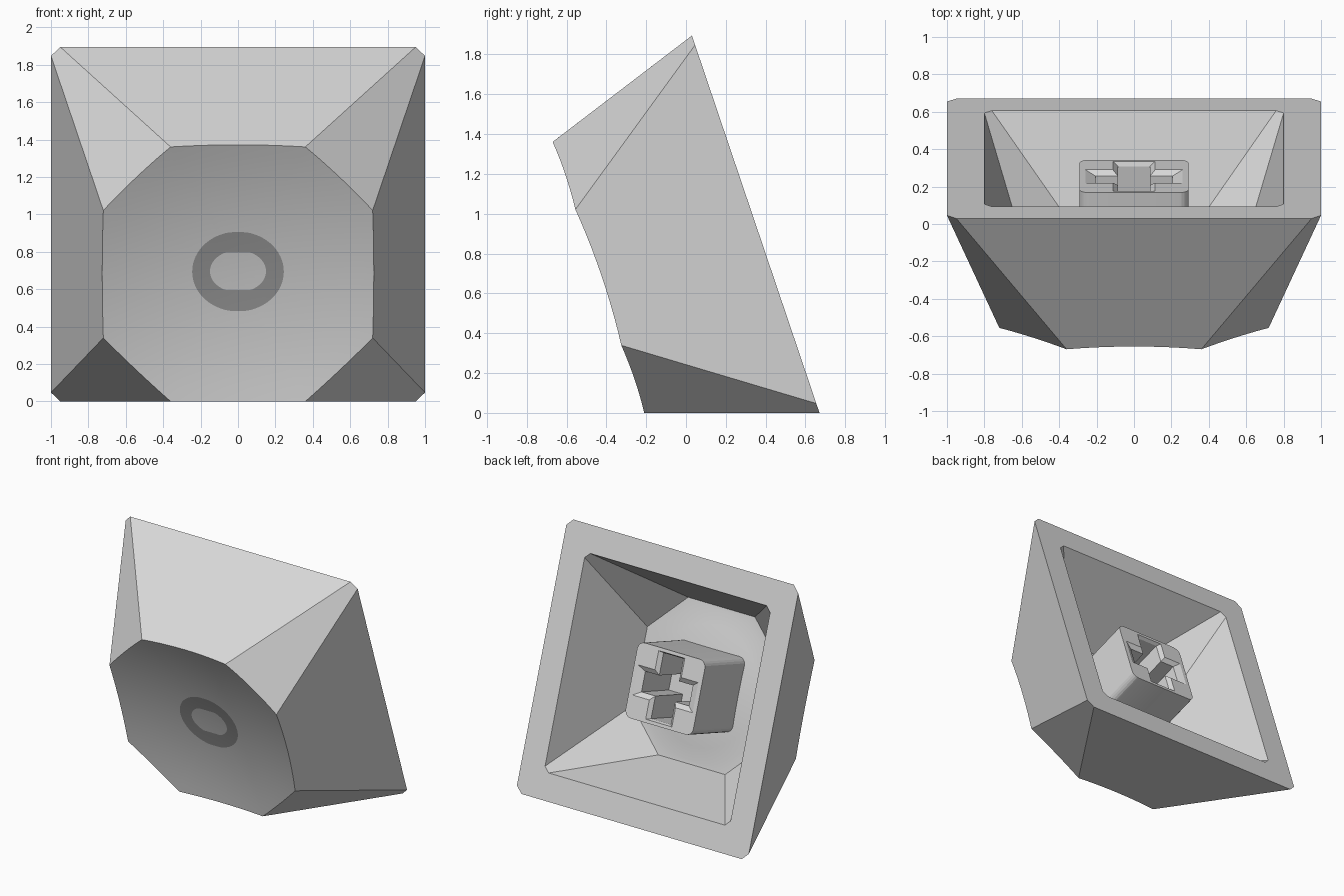
import bpy, bmesh, math
from mathutils import Matrix, Vector

if "Cube" in bpy.data.objects:
    bpy.data.objects.remove(bpy.data.objects["Cube"])

H, R = 0.834, 3.5                       # cap height, radius of the dished top
TOP = [(.72, -.36), (.72, .36), (.36, .718), (-.36, .718),
       (-.72, .36), (-.72, -.36), (-.36, -.718), (.36, -.718)]
BASE = [(1, -.95), (1, .95), (.95, 1), (-.95, 1),
        (-1, .95), (-1, -.95), (-.95, -1), (.95, -1)]
RC = math.hypot(.72, .36)
N = 10                                  # segments per octagon edge
CEIL, BUMP = .638, .55                  # cavity ceiling height, bulge radius

# Cap frame: x across, v up the open base, w outwards through the top
TILT = math.atan2(.282, H)
S, C = math.sin(TILT), math.cos(TILT)
FRAME = Matrix(((1, 0, 0, 0), (0, -S, -C, .35), (0, C, -S, C), (0, 0, 0, 1)))


def material(name, value):
    m = bpy.data.materials.new(name)
    m.diffuse_color = (value, value, value, 1)
    m.use_nodes = True
    m.node_tree.nodes["Principled BSDF"].inputs["Base Color"].default_value = m.diffuse_color
    return m


def finish(name, bm, mat, fix_normals=True):
    bm.transform(FRAME)
    if fix_normals:
        bmesh.ops.recalc_face_normals(bm, faces=bm.faces)
    me = bpy.data.meshes.new(name)
    bm.to_mesh(me)
    bm.free()
    me.materials.append(mat)
    ob = bpy.data.objects.new(name, me)
    bpy.context.collection.objects.link(ob)
    bpy.ops.object.select_all(action='DESELECT')
    ob.select_set(True)
    bpy.context.view_layer.objects.active = ob
    bpy.ops.object.shade_smooth_by_angle(angle=math.radians(15))
    return ob


def dish(x, v):
    return H + math.sqrt(R * R - RC * RC) - math.sqrt(R * R - x * x - v * v)


def loop(bm, pts, w):
    return [bm.verts.new((x, v, w)) for x, v in pts]


def bridge(bm, a, b):
    for k in range(len(a)):
        j = (k + 1) % len(a)
        bm.faces.new((a[k], a[j], b[j], b[k]))


def cap_fill(bm, ring, w):
    mid = bm.verts.new((0, 0, w))
    for k in range(len(ring)):
        bm.faces.new((ring[k], ring[(k + 1) % len(ring)], mid))


def outer_shell(bm):
    """Tapered walls with a dished top; returns the base loop."""
    base = loop(bm, BASE, 0)
    edge = []
    for i in range(8):
        a, b = Vector(TOP[i]), Vector(TOP[(i + 1) % 8])
        n = Vector((b.y - a.y, a.x - b.x)).normalized()
        slope = (Vector(BASE[i]) - a).dot(n) / H
        for k in range(N):
            p = a.lerp(b, k / N)
            q = p.copy()
            for _ in range(4):          # slide down the wall to the dish
                q = p + n * slope * (H - dish(*q))
            edge.append(q)
    rings = []
    for t in (1, .9, .75, .6, .45, .3, .15):
        rings.append([bm.verts.new((p.x * t, p.y * t, dish(p.x * t, p.y * t)))
                      for p in edge])
    m = len(edge)
    for i in range(8):
        top = [rings[0][(i * N + k) % m] for k in range(N + 1)]
        bm.faces.new([base[i], base[(i + 1) % 8]] + top[::-1])
    for r, s in zip(rings, rings[1:]):
        bridge(bm, r, s)
    cap_fill(bm, rings[-1], dish(0, 0))
    return base


def inner_shell(bm):
    """Cavity walls, flat octagon ceiling and its shallow round bulge."""
    base = loop(bm, [(x * .8, v * .8) for x, v in BASE], 0)
    top = loop(bm, [(x * .8, v * .8) for x, v in TOP], CEIL)
    bridge(bm, base, top)
    rings = []
    for t in (1, .8, .6, .4, .2):
        r = BUMP * t
        w = CEIL - (BUMP ** 2 - r * r) / (2 * R)
        rings.append(loop(bm, [(r * math.cos(k * math.pi / 32),
                                r * math.sin(k * math.pi / 32))
                               for k in range(64)], w))
    edges = [bm.edges.get((top[k], top[k - 1])) for k in range(8)]
    for r, s in zip(rings, rings[1:]):
        bridge(bm, r, s)
    edges += [bm.edges.get((rings[0][k], rings[0][k - 1])) for k in range(64)]
    bmesh.ops.triangle_fill(bm, use_beauty=True, edges=edges)
    cap_fill(bm, rings[-1], CEIL - BUMP ** 2 / (2 * R))
    return base


def oval(half_x, half_v, clip, n=64):
    """Ellipse with its top and bottom cut flat at +-clip."""
    pts = []
    for k in range(n):
        a = 2 * math.pi * k / n
        pts.append((half_x * math.cos(a),
                    max(-clip, min(clip, half_v * math.sin(a)))))
    return pts


def cross(ax, av, tx, tv):
    """Plus outline: arm lengths ax, av and arm half widths tx, tv."""
    return [(ax, -tv), (ax, tv), (tx, tv), (tx, av), (-tx, av), (-tx, tv),
            (-ax, tv), (-ax, -tv), (-tx, -tv), (-tx, -av), (tx, -av), (tx, -tv)]


grey = material("light grey", .69)
dark = material("dark grey", .33)

# Hollow cap: outer shell, inner shell and the flat rim between them
bm = bmesh.new()
bridge(bm, outer_shell(bm), inner_shell(bm))
finish("cap", bm, grey)

# Stem: rounded post with a cross-shaped socket and a chamfered mouth
bm = bmesh.new()
post = []
for cx, cv, a0 in ((1, 1, 0), (-1, 1, 90), (-1, -1, 180), (1, -1, 270)):
    for k in range(6):
        a = math.radians(a0 + 18 * k)
        post.append((cx * .237 + .055 * math.cos(a), cv * .22 + .055 * math.sin(a)))
face = loop(bm, post, .1)
bridge(bm, face, loop(bm, post, .65))
mouth = loop(bm, cross(.26, .25, .113, .11), .1)
throat = loop(bm, cross(.205, .24, .085, .075), .125)
floor = loop(bm, cross(.205, .24, .085, .075), .48)
bridge(bm, mouth, throat)
bridge(bm, throat, floor)
bm.faces.new(floor)
rim = [bm.edges.get((l[k], l[k - 1])) for l in (face, mouth) for k in range(len(l))]
bmesh.ops.triangle_fill(bm, use_beauty=True, edges=rim)
finish("stem", bm, grey)

# Ring mark: thin plate following the dish
bm = bmesh.new()
a, b = oval(.245, .225, .222), oval(.15, .118, .105)
rows = []
for t in (0, .33, .67, 1):
    row = []
    for p, q in zip(a, b):
        x = p[0] + (q[0] - p[0]) * t
        v = p[1] + (q[1] - p[1]) * t - .013
        row.append(bm.verts.new((x, v, dish(x, v) + .004)))
    rows.append(row)
for r, s in zip(rows, rows[1:]):
    bridge(bm, r, s)
bm.normal_update()
if bm.faces[:][0].normal.z < 0:
    bmesh.ops.reverse_faces(bm, faces=bm.faces[:])
finish("ring_mark", bm, dark, False)
